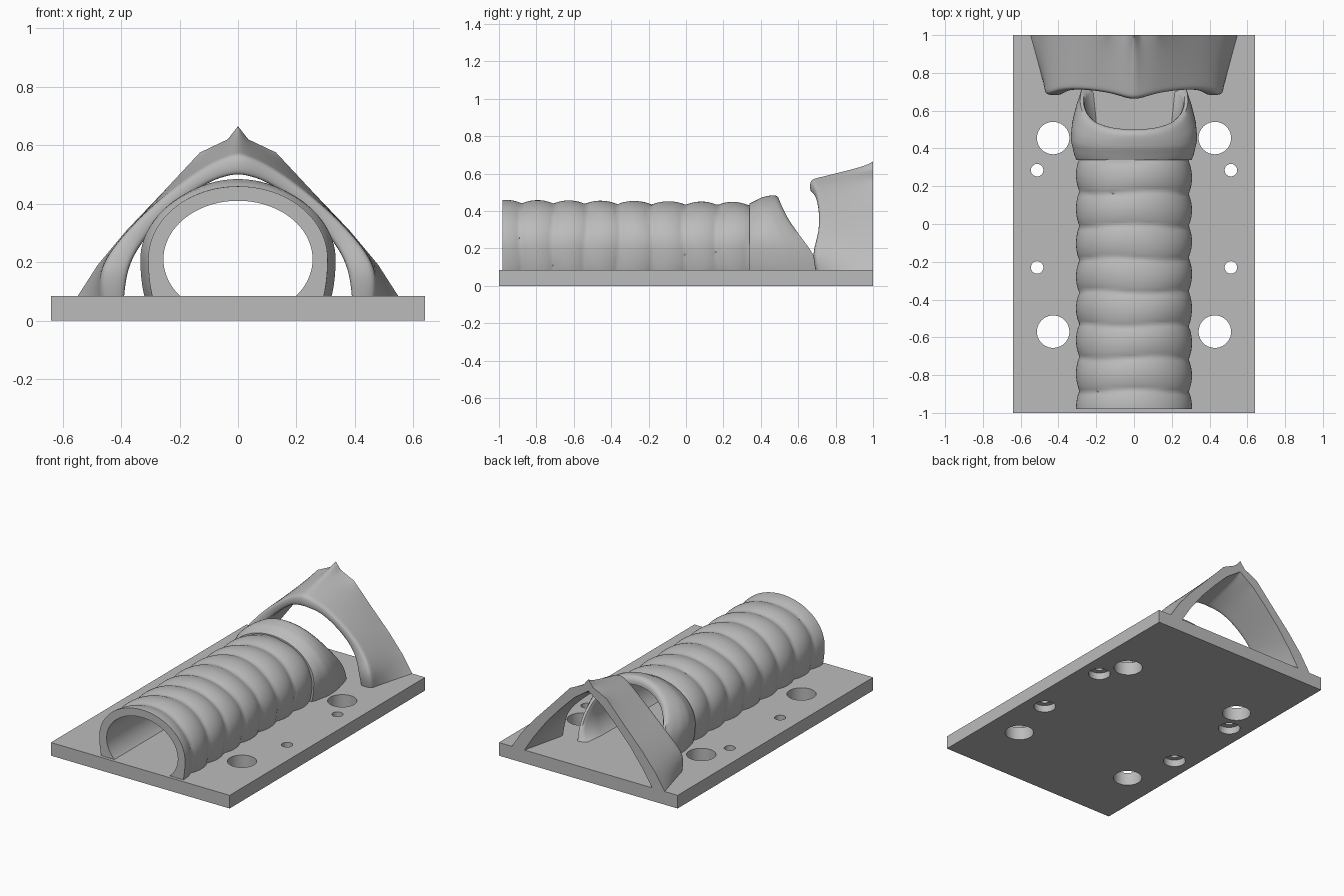
import bpy, bmesh
from math import sin, cos, pi, radians

cube = bpy.data.objects.get("Cube")
if cube:
    bpy.data.objects.remove(cube)

grey = bpy.data.materials.new("matte_grey")
grey.use_nodes = True
grey.diffuse_color = (0.5, 0.5, 0.5, 1)
grey.node_tree.nodes["Principled BSDF"].inputs["Base Color"].default_value = (0.5, 0.5, 0.5, 1)


def make_object(name, bm):
    bmesh.ops.recalc_face_normals(bm, faces=bm.faces)
    mesh = bpy.data.meshes.new(name)
    bm.to_mesh(mesh)
    bm.free()
    mesh.materials.append(grey)
    obj = bpy.data.objects.new(name, mesh)
    bpy.context.collection.objects.link(obj)
    return obj


def activate(obj):
    bpy.ops.object.select_all(action='DESELECT')
    obj.select_set(True)
    bpy.context.view_layer.objects.active = obj


def smooth(obj, angle):
    activate(obj)
    bpy.ops.object.shade_smooth_by_angle(angle=radians(angle))


def interpolate(points, x):
    for (x0, y0), (x1, y1) in zip(points, points[1:]):
        if x <= x1:
            f = max(0, (x - x0) / (x1 - x0))
            return y0 + f * (y1 - y0)
    return points[-1][1]


def loft(bm, rows, closed):
    """Bridge rows of points; closed also joins the last row to the first."""
    grid = [[bm.verts.new(p) for p in row] for row in rows]
    pairs = list(zip(grid, grid[1:]))
    if closed:
        pairs.append((grid[-1], grid[0]))
    for a, b in pairs:
        for i in range(len(a) - 1):
            bm.faces.new((a[i], a[i + 1], b[i + 1], b[i]))
    return grid


# Base plate with drilled holes; the small ones are counterbored from below
PLATE = 0.085
bm = bmesh.new()
bmesh.ops.create_cube(bm, size=1)
for v in bm.verts:
    v.co = (v.co.x * 1.28, v.co.y * 2, (v.co.z + 0.5) * PLATE)
plate = make_object("base_plate", bm)


def drill(x, y, radius, top):
    cutter_bm = bmesh.new()
    bmesh.ops.create_cone(cutter_bm, cap_ends=True, segments=40,
                          radius1=radius, radius2=radius, depth=top + 0.1)
    bmesh.ops.translate(cutter_bm, verts=cutter_bm.verts, vec=(x, y, top / 2 - 0.05))
    cutter = make_object("hole_cutter", cutter_bm)
    cutter.hide_render = True
    activate(plate)
    mod = plate.modifiers.new("hole", 'BOOLEAN')
    mod.operation = 'DIFFERENCE'
    mod.solver = 'EXACT'
    mod.object = cutter
    bpy.ops.object.modifier_apply(modifier=mod.name)
    bpy.data.objects.remove(cutter)


for side in (-1, 1):
    for y in (0.455, -0.57):
        drill(side * 0.428, y, 0.086, 0.2)
    for y in (0.285, -0.23):
        drill(side * 0.513, y, 0.033, 0.2)
        drill(side * 0.513, y, 0.066, 0.045)
smooth(plate, 30)

# Ribbed tube ending in a flared, slanted collar
CENTRE, FRONT, COLLAR = 0.21, -0.98, 0.34
ANGLES = [radians(-45 + 270 * i / 72) for i in range(73)]
RIM = [(0.05, 0.735), (0.09, 0.715), (0.15, 0.69), (0.2, 0.66), (0.28, 0.6),
       (0.36, 0.545), (0.42, 0.515), (0.48, 0.49)]


def arch_point(t, a, b, straight):
    """Point of an oval arch whose legs can drop nearly straight."""
    c, s = cos(t), sin(t)
    if s < 0 and straight:
        c = (1 if c > 0 else -1) * abs(c) ** 0.3
    return a * c, CENTRE + b * s


def rib_row(y):
    row = []
    for t in ANGLES:
        phase = y + 0.008 * sin(3 * t + 7 * y)
        ripple = 0.02 * (abs(sin(pi * (phase - 0.165) / 0.175)) ** 0.7 - 1)
        x, z = arch_point(t, 0.307 + ripple, 0.25 - 0.009 * (y + 1) + ripple, True)
        row.append((x, y, z))
    return row


def collar_row(f, a, b, straight):
    row = []
    for t in ANGLES:
        x, z = arch_point(t, a, b, straight)
        row.append((x, COLLAR + f * (interpolate(RIM, z) - COLLAR), z))
    return row


steps = 88
rows = [rib_row(FRONT + (COLLAR - FRONT) * i / steps) for i in range(steps + 1)]
WIDTH = [(0, 0.305), (0.08, 0.316), (0.35, 0.335), (0.6, 0.328), (0.85, 0.305), (1, 0.285)]
HEIGHT = [(0, 0.23), (0.1, 0.238), (0.4, 0.262), (0.7, 0.272), (0.9, 0.275), (1, 0.265)]
for i in range(13):
    f = i / 12
    rows.append(collar_row(f, interpolate(WIDTH, f), interpolate(HEIGHT, f), True))
rows.append(collar_row(1, 0.268, 0.245, True))
for f, a, b in ((0.95, 0.26, 0.225), (0.6, 0.255, 0.205), (0, 0.255, 0.2)):
    rows.append(collar_row(f, a, b, False))
inner = [arch_point(t, 0.255, 0.2, False) for t in ANGLES]
rows.append([(x, FRONT, z) for x, z in inner])
bm = bmesh.new()
loft(bm, rows, True)
smooth(make_object("ribbed_tube", bm), 50)

# Peaked shield: outlines of one half, from the foot up to the crest
BACK_OUT = [(0.57, 0.05), (0.48, 0.19), (0.38, 0.31), (0.27, 0.425), (0.13, 0.575), (0.035, 0.62), (0, 0.665)]
BACK_IN = [(0.48, 0.05), (0.39, 0.19), (0.3, 0.31), (0.2, 0.42), (0.1, 0.52), (0.035, 0.565), (0, 0.59)]
FRONT_OUT = [(0.46, 0.05), (0.48, 0.17), (0.415, 0.27), (0.3, 0.39), (0.13, 0.52), (0.04, 0.56), (0, 0.57)]
FRONT_IN = [(0.385, 0.05), (0.38, 0.17), (0.345, 0.25), (0.26, 0.35), (0.12, 0.465), (0.04, 0.49), (0, 0.495)]
EDGE = [0.7, 0.67, 0.705, 0.715, 0.695, 0.665, 0.66]


def blend(p, q, f):
    return tuple(a + f * (b - a) for a, b in zip(p, q))


sections = []
for bo, bi, fo, fi, y in zip(BACK_OUT, BACK_IN, FRONT_OUT, FRONT_IN, EDGE):
    corners = [(p[0], d, p[1]) for p, d in ((bo, 1), (fo, y), (fi, y), (bi, 1))]
    a, b, c, d = corners
    sections.append([a, blend(a, b, 0.5), blend(a, b, 0.9), b, c,
                     blend(d, c, 0.9), blend(d, c, 0.5), d, a])
mirrored = [[(-x, y, z) for x, y, z in row] for row in sections[-2::-1]]
bm = bmesh.new()
grid = loft(bm, sections + mirrored, False)
bmesh.ops.remove_doubles(bm, verts=bm.verts, dist=0.0001)
bmesh.ops.holes_fill(bm, edges=bm.edges)
crease = bm.edges.layers.float.new("crease_edge")
for e in bm.edges:
    if all(v.co.y > 0.99 for v in e.verts) or all(v.co.z < 0.06 for v in e.verts):
        e[crease] = 1
shield = make_object("peaked_shield", bm)
activate(shield)
sub = shield.modifiers.new("smooth", 'SUBSURF')
sub.levels = sub.render_levels = 3
bpy.ops.object.modifier_apply(modifier=sub.name)
smooth(shield, 40)
